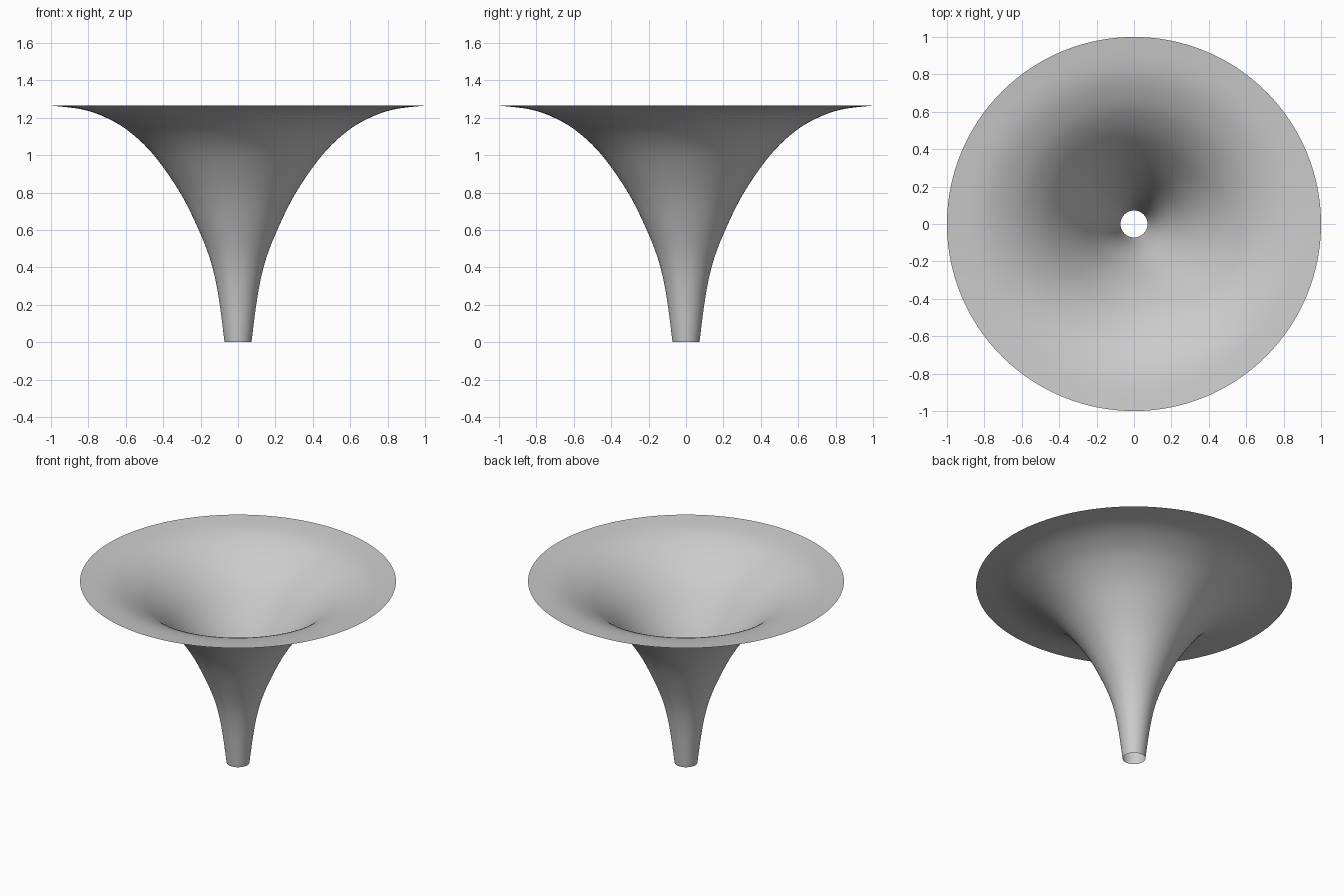
import bpy, bmesh, math
from mathutils import Vector
from mathutils.geometry import interpolate_bezier

cube = bpy.data.objects.get("Cube")
if cube:
    bpy.data.objects.remove(cube)

# Plain grey material
grey = bpy.data.materials.new("light_grey")
grey.use_nodes = True
colour = (0.6, 0.6, 0.6, 1)
grey.diffuse_color = colour
grey.node_tree.nodes["Principled BSDF"].inputs["Base Color"].default_value = colour

# Half profile as (radius, height), from spout to rim
knots = [Vector((r, 0, z)) for r, z in (
    (0.072, 0), (0.105, 0.25), (0.145, 0.43), (0.21, 0.6), (0.31, 0.8),
    (0.45, 1.0), (0.58, 1.125), (0.7, 1.198), (0.83, 1.244), (1.0, 1.265))]


def smooth_path(points, steps):
    """Smooth path running through every point."""
    path = [points[0]]
    for i in range(len(points) - 1):
        a, b = points[i], points[i + 1]
        before = points[i - 1] if i else a
        after = points[min(i + 2, len(points) - 1)]
        path += interpolate_bezier(a, a + (b - before) / 6, b - (after - a) / 6, b, steps + 1)[1:]
    return path


# Flared funnel: an open, thin surface turned about z
bm = bmesh.new()
verts = [bm.verts.new(p) for p in smooth_path(knots, 5)]
edges = [bm.edges.new(pair) for pair in zip(verts, verts[1:])]
bmesh.ops.spin(bm, geom=verts + edges, axis=(0, 0, 1), cent=(0, 0, 0),
               angle=math.tau, steps=128, use_merge=True)
bmesh.ops.remove_doubles(bm, verts=bm.verts, dist=0.0001)
bmesh.ops.recalc_face_normals(bm, faces=bm.faces)
for face in bm.faces:
    face.smooth = True
mesh = bpy.data.meshes.new("flared_funnel")
bm.to_mesh(mesh)
bm.free()
mesh.materials.append(grey)
funnel = bpy.data.objects.new("flared_funnel", mesh)
bpy.context.collection.objects.link(funnel)
